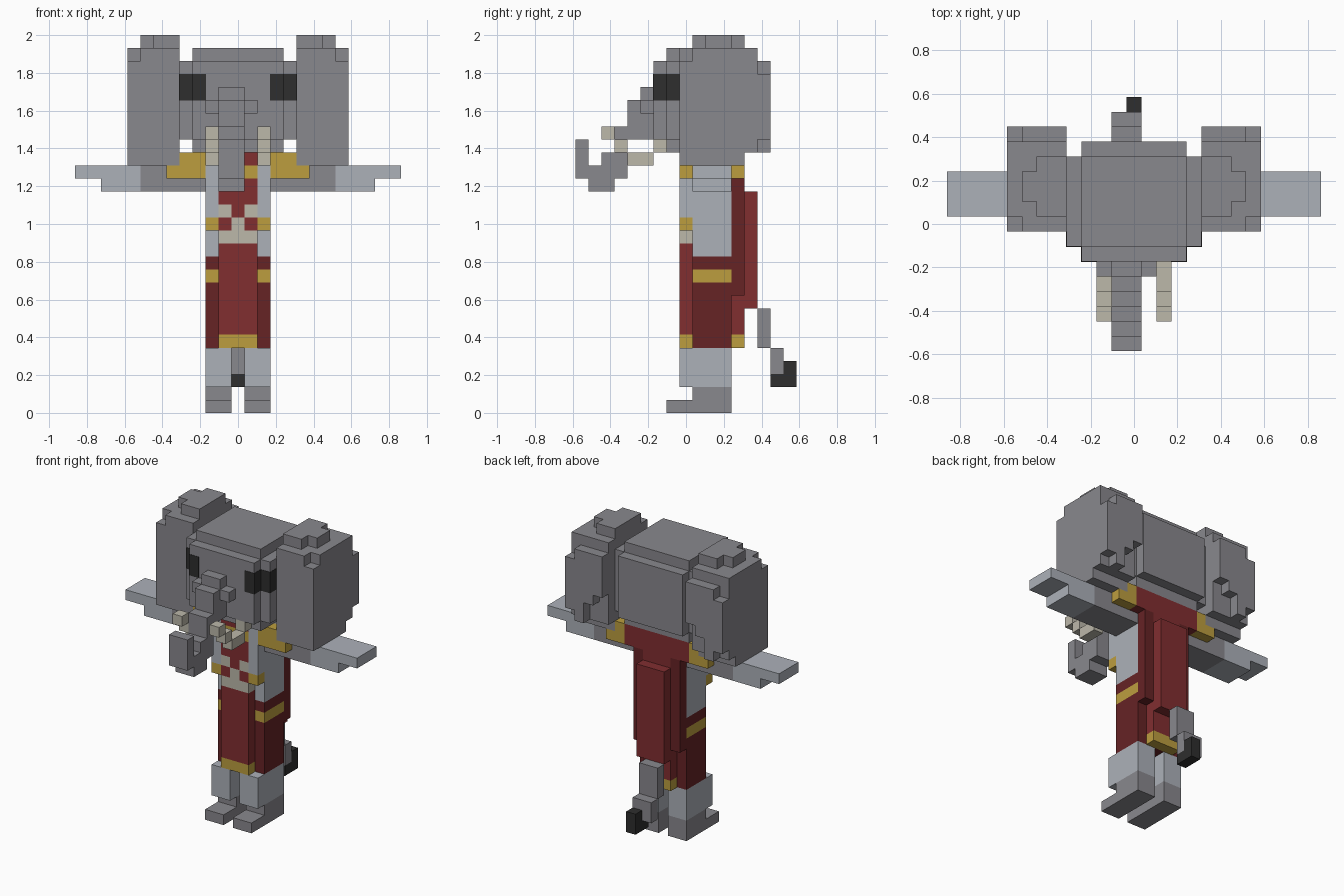
import bpy, bmesh

cube = bpy.data.objects.get("Cube")
if cube:
    bpy.data.objects.remove(cube, do_unlink=True)

U = 2 / 29  # edge of one block


def lin(c):
    c /= 255
    return c / 12.92 if c <= 0.04045 else ((c + 0.055) / 1.055) ** 2.4


def material(name, r, g, b):
    m = bpy.data.materials.new(name)
    m.use_nodes = True
    col = (lin(r), lin(g), lin(b), 1)
    m.diffuse_color = col
    bsdf = next(n for n in m.node_tree.nodes if n.type == 'BSDF_PRINCIPLED')
    bsdf.inputs["Base Color"].default_value = col
    return m


GREY = material("skin_grey", 137, 136, 141)
LIGHT = material("pale_grey", 172, 177, 185)
GOLD = material("gold", 188, 158, 63)
RED = material("red_cloth", 129, 46, 48)
DARK = material("dark_red_cloth", 102, 35, 37)
BLACK = material("black", 46, 46, 46)
IVORY = material("ivory", 188, 184, 170)


def part(name, mat, boxes, mirror=False, grow=0.0):
    """Boxes are (x0, x1, y0, y1, z0, z1) in blocks; mirror copies them across x."""
    bm = bmesh.new()
    if mirror:
        boxes = boxes + [(-b[1], -b[0], *b[2:]) for b in boxes]
    for x0, x1, y0, y1, z0, z1 in boxes:
        res = bmesh.ops.create_cube(bm, size=1)
        for v in res["verts"]:
            v.co.x = (x0 + x1) / 2 + v.co.x * (x1 - x0 + grow)
            v.co.y = (y0 + y1) / 2 + v.co.y * (y1 - y0 + grow)
            v.co.z = (z0 + z1) / 2 + v.co.z * (z1 - z0 + grow)
            v.co *= U
    me = bpy.data.meshes.new(name)
    bm.to_mesh(me)
    bm.free()
    me.materials.append(mat)
    ob = bpy.data.objects.new(name, me)
    bpy.context.collection.objects.link(ob)
    return ob


# Feet and legs
part("feet", GREY, [(.5, 2.5, -1.5, 3.5, 0, 1), (.5, 2.5, .5, 3.5, 1, 2)], True)
part("legs", LIGHT, [(.5, 2.5, -.5, 3.5, 2, 5)], True)

# Body core in stacked bands
part("skirt", DARK, [(-2.5, 2.5, .5, 3.5, 5, 10), (-2.5, 2.5, .5, 3.5, 11, 12)])
part("belt", GOLD, [(-2.5, 2.5, .5, 3.5, 10, 11)])
part("torso", LIGHT, [(-2.5, 2.5, .5, 3.5, 12, 20)])

# Front cloth, chest pattern and side sashes
part("front_cloth", RED, [(-1.5, 1.5, -.5, .5, 6, 13)])
part("front_hem", GOLD, [(-1.5, 1.5, -.5, .5, 5, 6)])
part("chest_ivory", IVORY, [(-1.5, 1.5, -.5, .5, 13, 14), (-.5, .5, -.5, .5, 14, 15),
                            (-1.5, -.5, -.5, .5, 15, 16), (.5, 1.5, -.5, .5, 15, 16)])
part("chest_red", RED, [(-1.5, -.5, -.5, .5, 14, 15), (.5, 1.5, -.5, .5, 14, 15),
                        (-.5, .5, -.5, .5, 15, 16), (-1.5, 1.5, -.5, .5, 16, 18),
                        (-1.5, 1.5, -.5, .5, 19, 20)])
part("necklace", GOLD, [(-1.5, 1.5, -.5, .5, 18, 19)])
part("sashes", LIGHT, [(1.5, 2.5, -.5, .5, 15, 20)], True)
part("sash_tips", GOLD, [(1.5, 2.5, -.5, .5, 14, 15)], True)

# Cape on the back
part("cape", RED, [(-3.5, 3.5, 3.5, 4.5, 18, 20), (-1.5, 1.5, 3.5, 4.5, 6, 18),
                   (-1.5, 1.5, 4.5, 5.5, 8, 17)])
part("cape_edges", DARK, [(1.5, 2.5, 3.5, 4.5, 9, 18)], True)
part("cape_hem", GOLD, [(-1.5, 1.5, 3.5, 4.5, 5, 6)])

# Arms with pale hands and gold shoulder plates
part("arms", GREY, [(2.5, 7.5, .5, 3.5, 17, 19), (2.5, 4.5, .5, 3.5, 19, 20)], True)
part("hands", LIGHT, [(7.5, 10.5, .5, 3.5, 17, 18), (7.5, 12.5, .5, 3.5, 18, 19)], True)
part("shoulder_plates", GOLD, [(2.5, 5.5, -.5, .5, 18, 19), (2.5, 4.5, -.5, .5, 19, 20),
                               (3.5, 5.5, 3.5, 4.5, 18, 19), (3.5, 4.5, 3.5, 4.5, 19, 20)], True)

# Head and eyes
part("head", GREY, [(-3.5, 3.5, -1.5, 4.5, 20, 28), (-4.5, 4.5, -1.5, 4.5, 21, 27),
                    (-3.5, 3.5, -2.5, 5.5, 21, 27)])
part("eyes", BLACK, [(2.5, 3.5, -2.5, -1.5, 24, 26), (3.5, 4.5, -1.5, -.5, 24, 26)], True, 0.06)

# Ears, stepped at the corners
part("ears", GREY, [
    (4.5, 6.5, .5, 4.5, 28, 29), (6.5, 7.5, 1.5, 3.5, 28, 29),
    (4.5, 8.5, .5, 4.5, 19, 28), (4.5, 8.5, 4.5, 5.5, 20, 28),
    (4.5, 7.5, -.5, .5, 19, 28), (7.5, 8.5, -.5, .5, 19, 27),
    (4.5, 5.5, 5.5, 6.5, 23, 27), (5.5, 6.5, 5.5, 6.5, 22, 27),
    (6.5, 7.5, 5.5, 6.5, 20, 27), (7.5, 8.5, 5.5, 6.5, 21, 26)], True)

# Trunk: one slice per step forward, as (front y, bottom, top)
steps = [(-3.5, 21, 25), (-4.5, 21, 24), (-5.5, 18, 22),
         (-6.5, 17, 20), (-7.5, 17, 19), (-8.5, 18, 21)]
part("trunk", GREY, [(-1.5, .5, y, y + 1, a, b) for y, a, b in steps]
     + [(-2.5, -1.5, -3.5, -2.5, 23, 24), (.5, 1.5, -3.5, -2.5, 23, 24)])

# Tusks curving up
part("tusks", IVORY, [(1.5, 2.5, y, y + 1, z, z + 1) for y, z in
                      ((-2.5, 20), (-3.5, 19), (-4.5, 19), (-5.5, 20), (-6.5, 21))], True)

# Tail with dark tuft
part("tail", GREY, [(-1.5, .5, 5.5, 6.5, 5, 8), (-1.5, .5, 6.5, 7.5, 3, 5)])
part("tail_tuft", BLACK, [(-.5, .5, 6.5, 7.5, 2, 3), (-.5, .5, 7.5, 8.5, 2, 4)])
